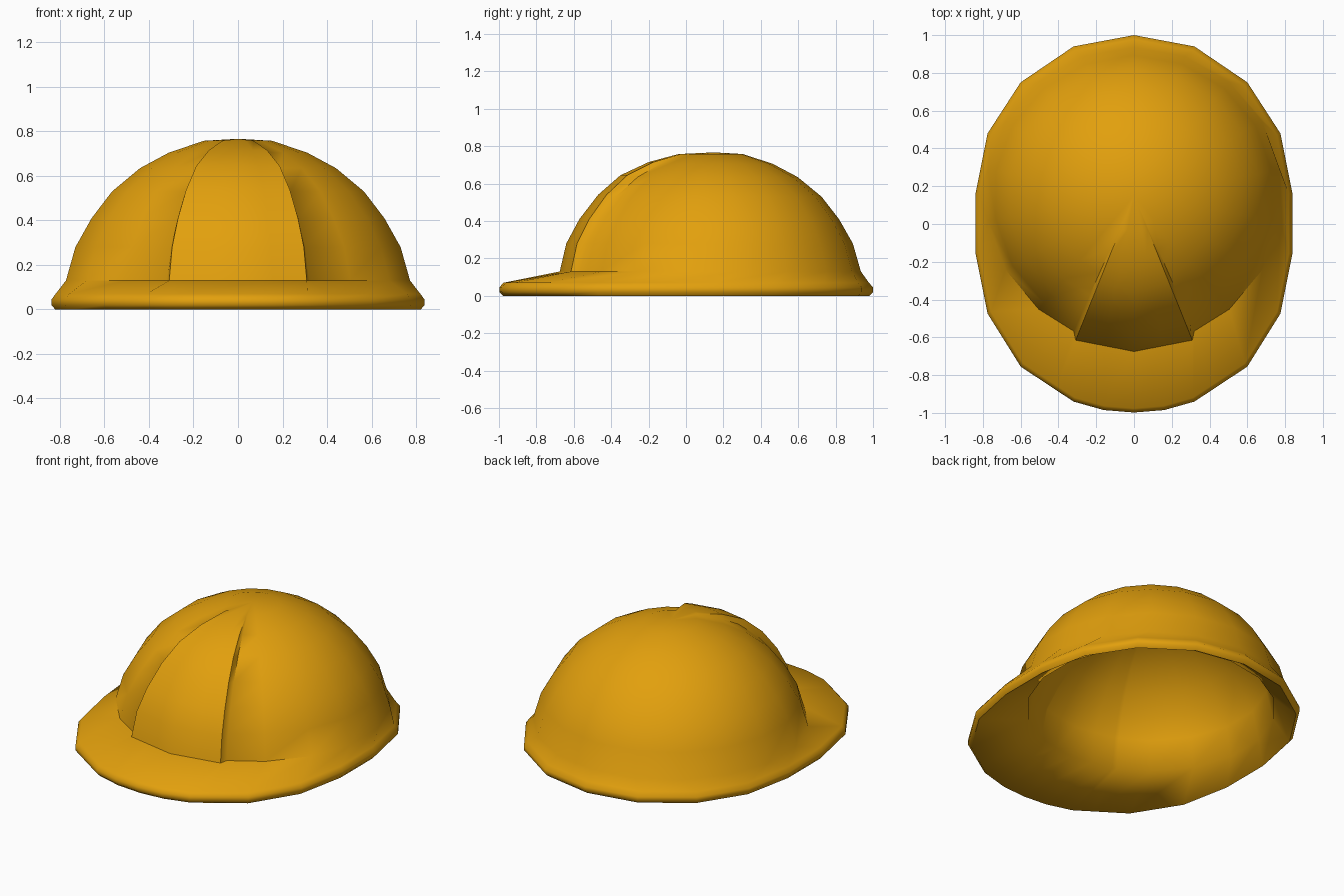
import bpy, bmesh, math

if "Cube" in bpy.data.objects:
    bpy.data.objects.remove(bpy.data.objects["Cube"])

CY = 0.15  # dome centre along y

# Columns of the right half, front to back: (angle from front, on ridge, brim x, brim y)
HALF = [
    (0, 1, 0.0, -0.998), (11, 1, 0.16, -0.985), (22, 1, 0.32, -0.94),
    (24, 0, 0.42, -0.874), (40, 0, 0.60, -0.755), (60, 0, 0.775, -0.475),
    (80, 0, 0.838, -0.16), (100, 0, 0.838, 0.165), (120, 0, 0.775, 0.48),
    (140, 0, 0.60, 0.75), (160, 0, 0.32, 0.94), (180, 0, 0.0, 1.0)]

# Profiles (radius, height), bottom to top
DOME = [(.785, .13), (.742, .28), (.668, .41), (.575, .53),
        (.447, .635), (.315, .705), (.155, .758), (0, .767)]
RIDGE = [(.825, .13), (.79, .28), (.72, .41), (.62, .54),
         (.50, .645), (.35, .715), (.19, .758), (0, .767)]
RIM = [(.98, 0), (1, .02), (1, .045), (.978, .07)]  # outline scale, height
INNER_Z = .075
INNER = [(.708, INNER_Z)] + [(r * .9, z * .9) for r, z in DOME[1:]]


def dome_point(angle, r, z):
    # Halfway column lies flat between the ridge centre and its edge
    if angle == 11:
        a, b = dome_point(0, r, z), dome_point(22, r, z)
        return tuple((p + q) / 2 for p, q in zip(a, b))
    a = math.radians(angle)
    return (r * math.sin(a), CY - r * math.cos(a), z)


def column(angle, ridge, bx, by):
    inner = [dome_point(angle, r, z) for r, z in reversed(INNER)]
    rim = [(bx * s, by * s, z) for s, z in RIM]
    outer = [dome_point(angle, r, z) for r, z in (RIDGE if ridge else DOME)]
    return inner + rim + outer


# Helmet shell: inner lining, rounded brim edge, dome and front ridge in one skin
right = [column(*c) for c in HALF]
left = [[(-x, y, z) for x, y, z in c] for c in reversed(right[1:-1])]
bm = bmesh.new()
grid = [[bm.verts.new(p) for p in c] for c in right + left]
for i, a in enumerate(grid):
    b = grid[(i + 1) % len(grid)]
    for j in range(len(a) - 1):
        bm.faces.new((a[j], b[j], b[j + 1], a[j + 1]))
bmesh.ops.remove_doubles(bm, verts=bm.verts, dist=0.0005)
bmesh.ops.recalc_face_normals(bm, faces=bm.faces)

mesh = bpy.data.meshes.new("helmet_shell")
bm.to_mesh(mesh)
bm.free()
helmet = bpy.data.objects.new("helmet_shell", mesh)
bpy.context.collection.objects.link(helmet)

# Yellow plastic
mat = bpy.data.materials.new("yellow_plastic")
mat.diffuse_color = (0.76, 0.35, 0.004, 1)
mat.use_nodes = True
mat.node_tree.nodes["Principled BSDF"].inputs["Base Color"].default_value = mat.diffuse_color
mesh.materials.append(mat)

bpy.context.view_layer.objects.active = helmet
helmet.select_set(True)
bpy.ops.object.shade_smooth_by_angle(angle=math.radians(58))

# The lining blends softly into the underside of the brim
for e in mesh.edges:
    if all(abs(mesh.vertices[v].co.z - INNER_Z) < .001 for v in e.vertices):
        e.use_edge_sharp = False
